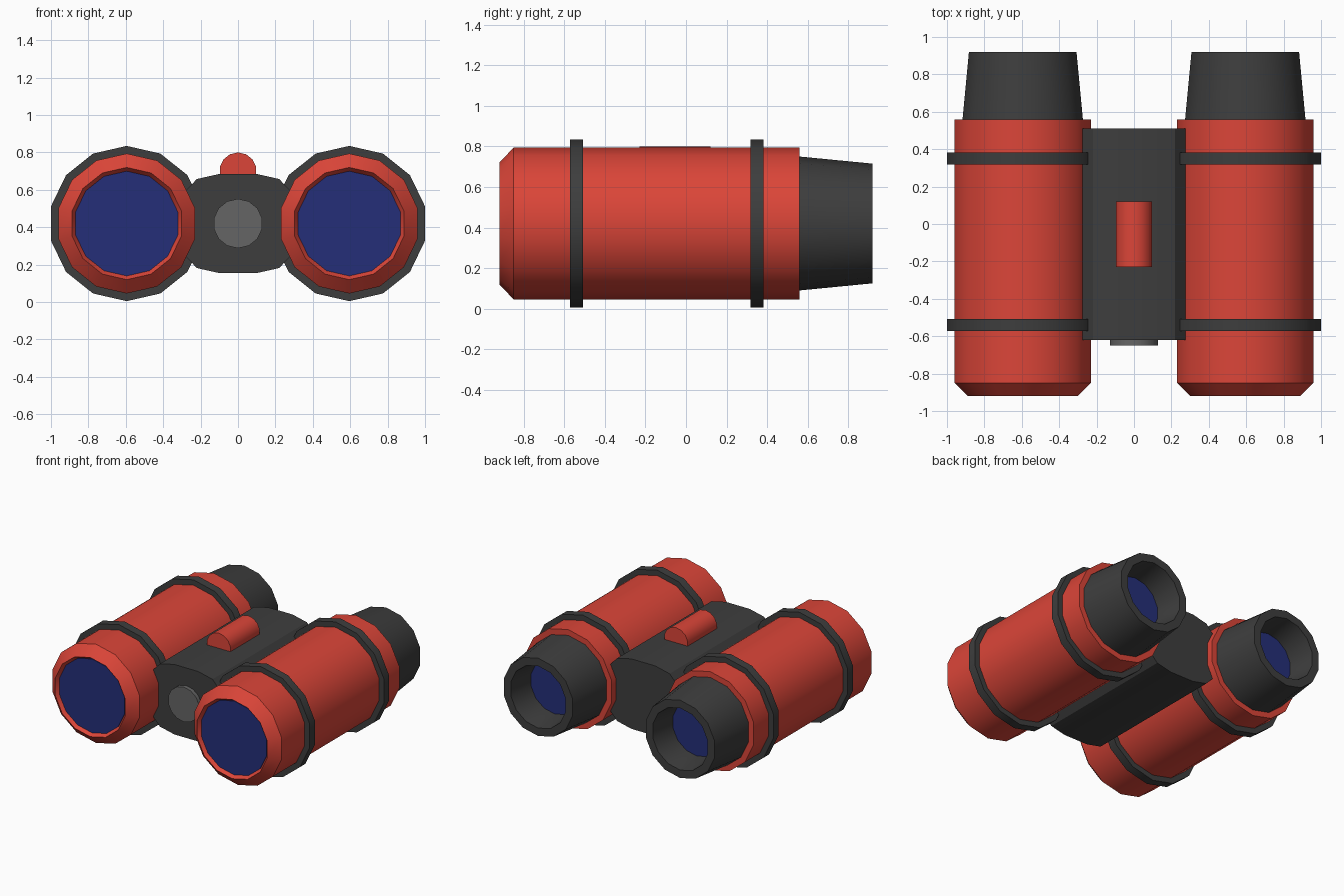
import bpy, bmesh, math

cube = bpy.data.objects.get("Cube")
if cube:
    bpy.data.objects.remove(cube, do_unlink=True)

SIDES = 14
AXIS_X, AXIS_Z = 0.595, 0.42


def make_material(name, rgb):
    mat = bpy.data.materials.new(name)
    mat.use_nodes = True
    mat.diffuse_color = (*rgb, 1)
    mat.node_tree.nodes["Principled BSDF"].inputs["Base Color"].default_value = (*rgb, 1)
    return mat


red = make_material("red", (0.71, 0.06, 0.04))
black = make_material("charcoal", (0.047, 0.047, 0.047))
navy = make_material("navy glass", (0.018, 0.028, 0.19))
grey = make_material("grey", (0.13, 0.13, 0.13))


def finish(name, bm, mat):
    bmesh.ops.recalc_face_normals(bm, faces=bm.faces[:])
    mesh = bpy.data.meshes.new(name)
    bm.to_mesh(mesh)
    bm.free()
    mesh.materials.append(mat)
    obj = bpy.data.objects.new(name, mesh)
    bpy.context.collection.objects.link(obj)
    bpy.ops.object.select_all(action="DESELECT")
    obj.select_set(True)
    bpy.context.view_layer.objects.active = obj
    bpy.ops.object.shade_smooth_by_angle(angle=math.radians(30))
    return obj


def lathe(name, profile, mat, x=0.0, z=AXIS_Z, loop=False):
    """Turn (y, radius) points about a y axis; cap the ends or close the loop."""
    bm = bmesh.new()
    rings = []
    for y, r in profile:
        angles = [math.pi / 2 + math.tau * k / SIDES for k in range(SIDES)]
        rings.append([bm.verts.new((x + r * math.cos(a), y, z + r * math.sin(a))) for a in angles])
    pairs = list(zip(rings, rings[1:]))
    if loop:
        pairs.append((rings[-1], rings[0]))
    else:
        bm.faces.new(rings[0])
        bm.faces.new(rings[-1])
    for a, b in pairs:
        for k in range(SIDES):
            n = (k + 1) % SIDES
            bm.faces.new((a[k], a[n], b[n], b[k]))
    return finish(name, bm, mat)


# Two matching telescopes
for side, x in (("left", AXIS_X), ("right", -AXIS_X)):
    lathe(f"{side}_barrel",
          [(-0.89, 0.28), (-0.92, 0.30), (-0.85, 0.374), (0.56, 0.374)], red, x)
    lathe(f"{side}_front_lens", [(-0.897, 0.28), (-0.88, 0.28)], navy, x)
    lathe(f"{side}_eyepiece",
          [(0.55, 0.331), (0.92, 0.295), (0.92, 0.235), (0.72, 0.205), (0.55, 0.205)],
          black, x, loop=True)
    lathe(f"{side}_eye_lens", [(0.70, 0.21), (0.72, 0.21)], navy, x)
    for place, y in (("front", -0.54), ("rear", 0.35)):
        lathe(f"{side}_{place}_band", [(y - 0.032, 0.415), (y + 0.032, 0.415)], black, x)

# Bridge: rounded section extruded between the barrels
quarter = [(0.275, 0.18), (0.22, 0.238), (0.10, 0.265)]
section = (quarter + [(-x, h) for x, h in reversed(quarter)]
           + [(-x, -h) for x, h in quarter] + [(x, -h) for x, h in reversed(quarter)])
bm = bmesh.new()
base = bm.faces.new([bm.verts.new((x, -0.62, AXIS_Z + h)) for x, h in section])
moved = bmesh.ops.extrude_face_region(bm, geom=[base], use_keep_orig=True)["geom"]
bmesh.ops.translate(bm, vec=(0, 1.13, 0),
                    verts=[v for v in moved if isinstance(v, bmesh.types.BMVert)])
finish("bridge", bm, black)

# Focus wheel on top and hinge cap in front
lathe("focus_wheel", [(-0.23, 0.1), (0.12, 0.1)], red, z=0.70)
lathe("hinge_cap", [(-0.65, 0.132), (-0.60, 0.132)], grey)
